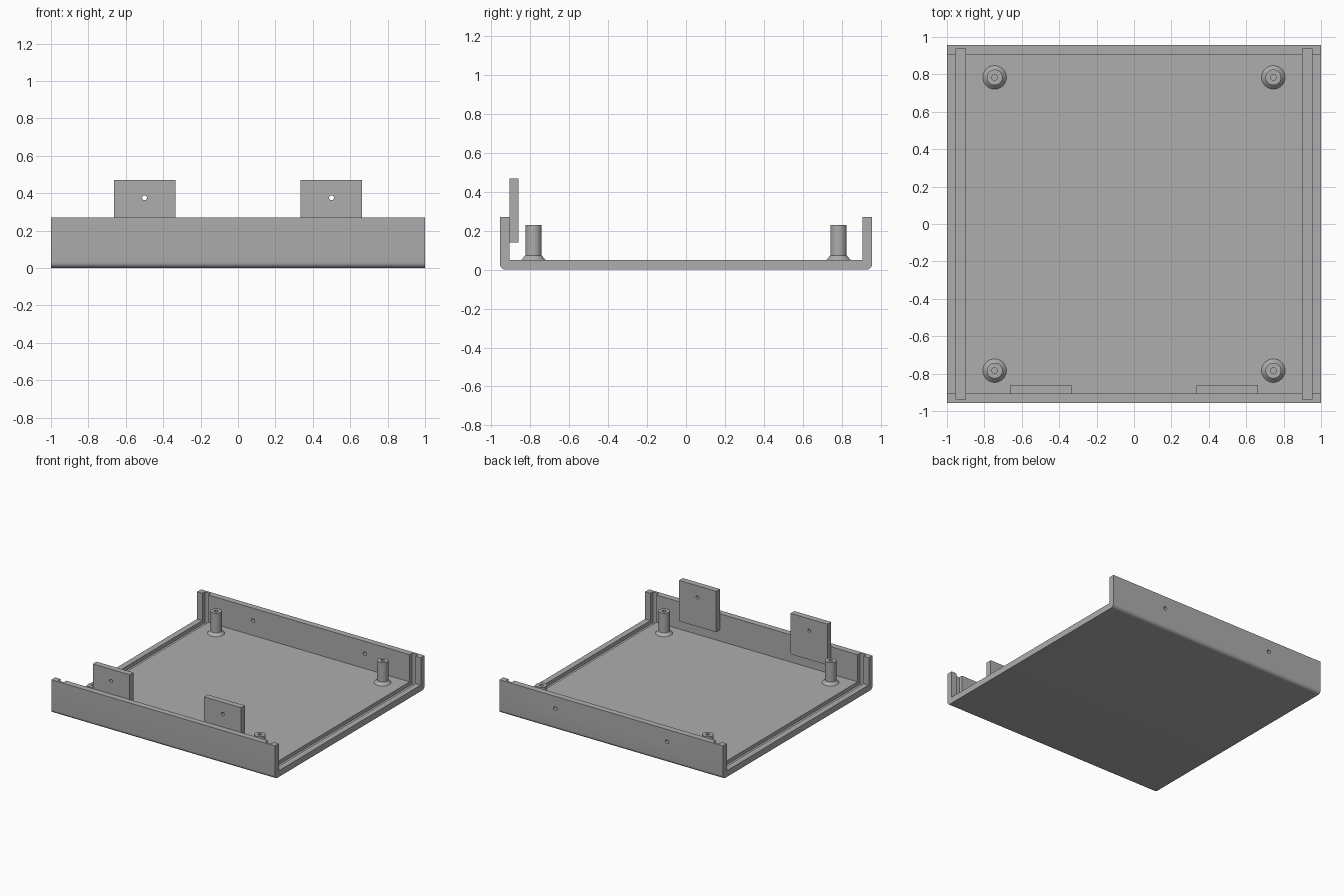
import bpy
import bmesh
import math
from mathutils import Matrix, Vector

cube = bpy.data.objects.get("Cube")
if cube:
    bpy.data.objects.remove(cube, do_unlink=True)

# Overall sizes
HALF_X, HALF_Y = 1.0, 0.957
WALL, HEIGHT = 0.05, 0.27
FILLET = 0.03

grey = bpy.data.materials.new("plain grey")
grey.use_nodes = True
colour = (0.42, 0.42, 0.42, 1)
grey.diffuse_color = colour
grey.node_tree.nodes["Principled BSDF"].inputs["Base Color"].default_value = colour


def make(name, bm):
    bmesh.ops.recalc_face_normals(bm, faces=bm.faces)
    mesh = bpy.data.meshes.new(name)
    bm.to_mesh(mesh)
    bm.free()
    mesh.materials.append(grey)
    obj = bpy.data.objects.new(name, mesh)
    bpy.context.collection.objects.link(obj)
    return obj


def box(name, low, high):
    low, high = Vector(low), Vector(high)
    bm = bmesh.new()
    place = Matrix.Translation((low + high) / 2) @ Matrix.Diagonal((*(high - low), 1))
    bmesh.ops.create_cube(bm, size=1, matrix=place)
    return make(name, bm)


def drill(name, x, y, z, radius):
    # Short rod along y
    bm = bmesh.new()
    place = Matrix.Translation((x, y, z)) @ Matrix.Rotation(math.pi / 2, 4, "X")
    bmesh.ops.create_cone(bm, cap_ends=True, segments=24, radius1=radius,
                          radius2=radius, depth=0.2, matrix=place)
    return make(name, bm)


def activate(obj):
    bpy.ops.object.select_all(action="DESELECT")
    obj.select_set(True)
    bpy.context.view_layer.objects.active = obj


def cut(obj, cutter):
    cutter.hide_render = True
    mod = obj.modifiers.new("cut", "BOOLEAN")
    mod.operation, mod.solver, mod.object = "DIFFERENCE", "EXACT", cutter
    activate(obj)
    bpy.ops.object.modifier_apply(modifier=mod.name)
    bpy.data.objects.remove(cutter, do_unlink=True)


def smooth(obj):
    activate(obj)
    bpy.ops.object.shade_smooth_by_angle(angle=math.radians(30))


# Tray: a U section with rounded lower edges, extruded along x
inner = HALF_Y - WALL
half = [(0, 0)]
for i in range(9):
    a = math.pi / 2 * i / 8
    half.append((HALF_Y - FILLET + FILLET * math.sin(a), FILLET - FILLET * math.cos(a)))
half += [(HALF_Y, HEIGHT), (inner, HEIGHT), (inner, WALL)]
section = half[1:] + [(-y, z) for y, z in reversed(half[1:])]
bm = bmesh.new()
face = bm.faces.new([bm.verts.new((-HALF_X, y, z)) for y, z in section])
grown = bmesh.ops.extrude_face_region(bm, geom=[face], use_keep_orig=True)
bmesh.ops.translate(bm, vec=(2 * HALF_X, 0, 0),
                    verts=[g for g in grown["geom"] if isinstance(g, bmesh.types.BMVert)])
tray = make("tray", bm)

for side in (-1, 1):
    # End panel groove in the floor and both walls
    x = 0.927 * side
    cut(tray, box("groove_cutter", (x - 0.026, -0.938, 0.02), (x + 0.026, 0.938, 0.5)))
    # Screw hole in the back wall
    cut(tray, drill("wall_hole_cutter", 0.5 * side, HALF_Y, 0.17, 0.015))
smooth(tray)

# Screw tabs standing inside the front wall
for side, word in ((-1, "right"), (1, "left")):
    x = 0.498 * side
    tab = box(word + "_tab", (x - 0.165, -0.908, 0.14), (x + 0.165, -0.86, 0.47))
    cut(tab, drill("tab_hole_cutter", 0.5 * side, -0.885, 0.375, 0.013))
    smooth(tab)

# Hollow posts with a flared foot, turned about their axis
profile = [(0.015, WALL), (0.015, 0.23), (0.042, 0.23), (0.042, 0.073), (0.063, WALL)]
for sx, word in ((-1, "right"), (1, "left")):
    for sy, end in ((-1, "front"), (1, "back")):
        bm = bmesh.new()
        verts = [bm.verts.new((r, 0, z)) for r, z in profile]
        edges = [bm.edges.new(pair) for pair in zip(verts, verts[1:])]
        bmesh.ops.spin(bm, geom=verts + edges, cent=(0, 0, 0), axis=(0, 0, 1),
                       angle=2 * math.pi, steps=32)
        bmesh.ops.remove_doubles(bm, verts=bm.verts, dist=0.0005)
        post = make(f"{end}_{word}_post", bm)
        post.location = (0.745 * sx, 0.784 * sy, 0)
        smooth(post)
